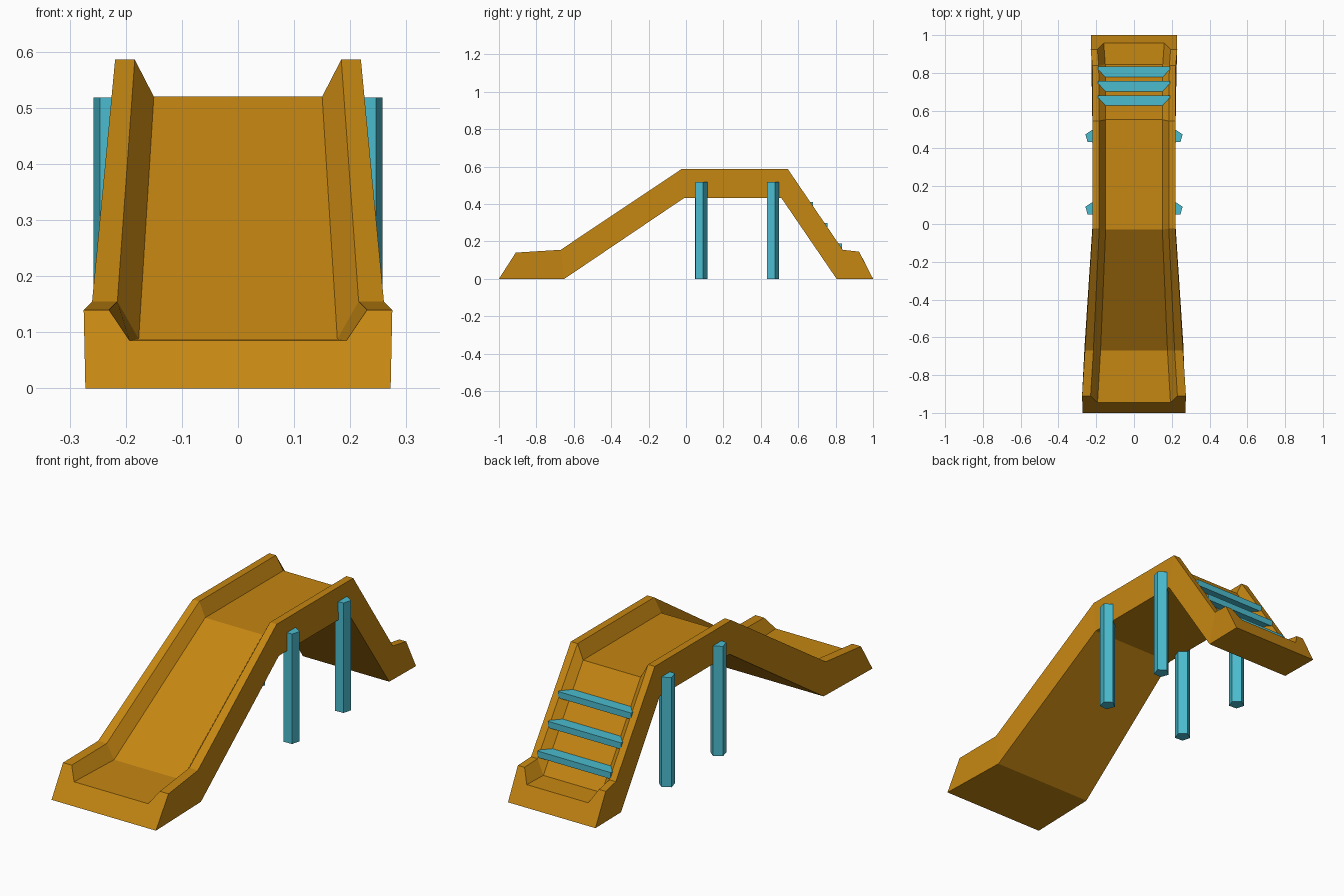
import bpy, bmesh, math

if "Cube" in bpy.data.objects:
    bpy.data.objects.remove(bpy.data.objects["Cube"])


def material(name, rgb):
    m = bpy.data.materials.new(name)
    m.diffuse_color = (*rgb, 1)
    m.use_nodes = True
    m.node_tree.nodes["Principled BSDF"].inputs["Base Color"].default_value = m.diffuse_color
    return m


orange = material("orange plastic", (0.56, 0.24, 0.006))
teal = material("teal plastic", (0.07, 0.50, 0.62))


def finish(name, bm, mat):
    bmesh.ops.recalc_face_normals(bm, faces=bm.faces)
    me = bpy.data.meshes.new(name)
    bm.to_mesh(me)
    bm.free()
    me.materials.append(mat)
    ob = bpy.data.objects.new(name, me)
    bpy.context.collection.objects.link(ob)
    return ob


def loft(name, rings, mat):
    """Skin closed rings of equal length and cap both ends."""
    bm = bmesh.new()
    vs = [[bm.verts.new(p) for p in r] for r in rings]
    n = len(rings[0])
    for a, b in zip(vs, vs[1:]):
        for i in range(n):
            j = (i + 1) % n
            bm.faces.new((a[i], a[j], b[j], b[i]))
    bm.faces.new(vs[0])
    bm.faces.new(vs[-1])
    return finish(name, bm, mat)


# Slide body: U-shaped channel; per station (half width, y, z) of
# outer bottom, outer rim, inner rim, floor edge
stations = [
    ((0.272, -1.0, 0), (0.275, -0.91, 0.14), (0.23, -0.91, 0.14), (0.193, -0.945, 0.085)),
    ((0.262, -0.65, 0), (0.26, -0.67, 0.155), (0.215, -0.67, 0.155), (0.177, -0.67, 0.088)),
    ((0.22, -0.01, 0.432), (0.219, -0.025, 0.586), (0.184, -0.025, 0.586), (0.15, -0.03, 0.52)),
    ((0.22, 0.51, 0.432), (0.219, 0.545, 0.586), (0.184, 0.545, 0.586), (0.15, 0.552, 0.52)),
    ((0.225, 0.805, 0), (0.221, 0.838, 0.155), (0.187, 0.838, 0.155), (0.152, 0.845, 0.088)),
    ((0.228, 1.0, 0), (0.229, 0.925, 0.145), (0.194, 0.925, 0.145), (0.16, 0.957, 0.085)),
]
loft("slide_body",
     [list(s) + [(-x, y, z) for x, y, z in reversed(s)] for s in stations], orange)

# Ladder steps set into the rear channel
for k in range(3):
    y, z = 0.61 + 0.0765 * k, 0.41 - 0.111 * k
    rings = [[(x, y, z - 0.03), (x, y + 0.07, z - 0.03), (x, y + 0.07, z), (x, y, z)]
             for x in (-0.19, 0.19)]
    loft(f"ladder_step_{k + 1}", rings, teal)

# Five-sided support legs, mirrored left and right
for side, label in ((1, "right"), (-1, "left")):
    for cy, pos in ((0.079, "front"), (0.462, "back")):
        ring = [(side * (0.2235 + 0.036 * math.cos(math.radians(21 + 72 * i))),
                 cy + 0.036 * math.sin(math.radians(21 + 72 * i))) for i in range(5)]
        loft(f"{pos}_{label}_leg", [[(x, y, z) for x, y in ring] for z in (0, 0.518)], teal)
